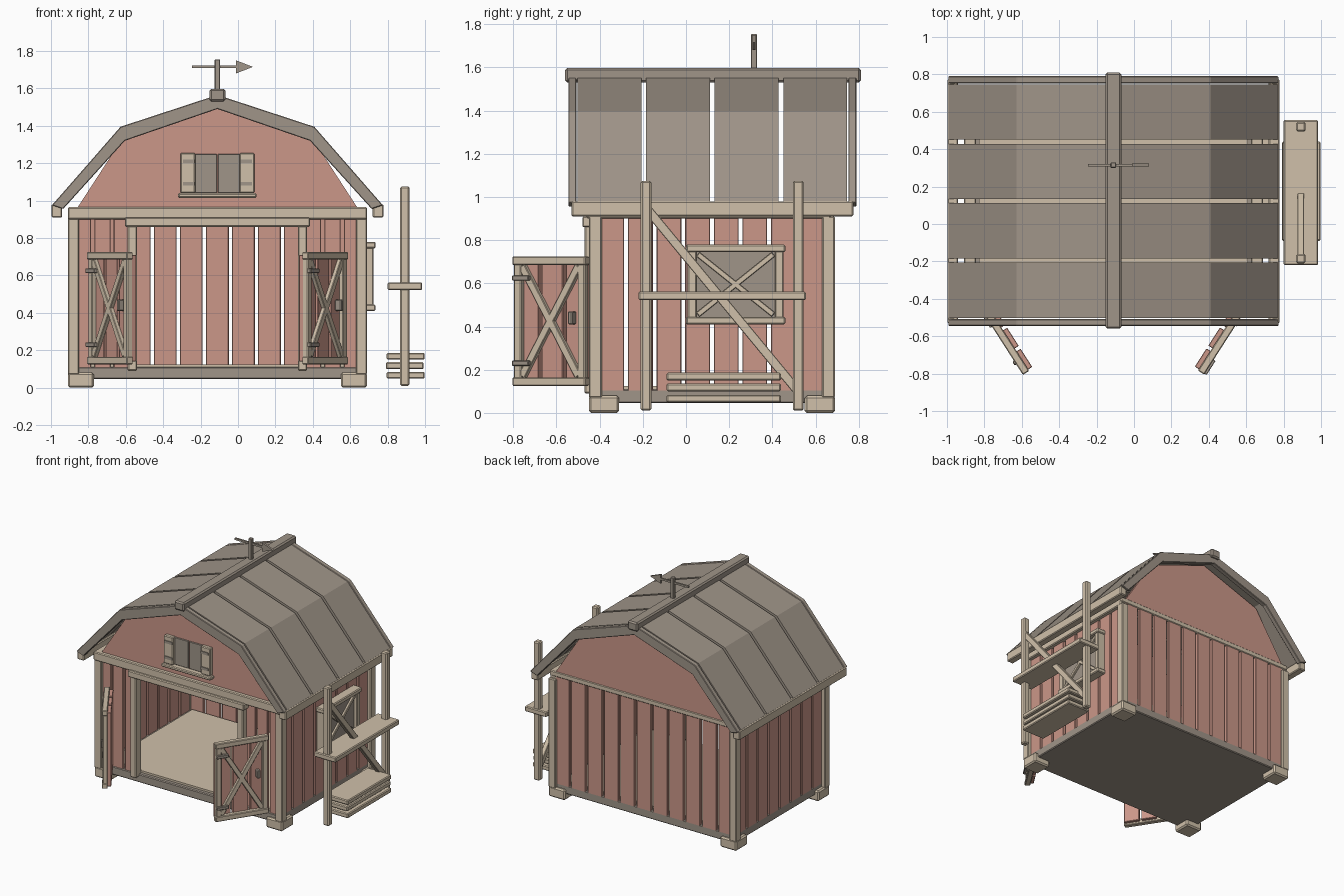
import bpy, bmesh, math
from mathutils import Matrix, Vector

if "Cube" in bpy.data.objects:
    bpy.data.objects.remove(bpy.data.objects["Cube"], do_unlink=True)


def material(name, rgb):
    m = bpy.data.materials.new(name)
    m.use_nodes = True
    m.diffuse_color = (*rgb, 1)
    m.node_tree.nodes["Principled BSDF"].inputs["Base Color"].default_value = (*rgb, 1)
    return m


RED = material("faded red paint", (0.60, 0.31, 0.25))
TAN = material("pale timber", (0.63, 0.53, 0.40))
GREY = material("weathered grey wood", (0.35, 0.30, 0.25))
CX, CY = -0.11, 0.12          # centre of the barn body
FRONT, BACK, HALF = -0.45, 0.69, 0.80


def finish(name, bm, mat, bevel=0.0):
    bmesh.ops.recalc_face_normals(bm, faces=bm.faces)
    me = bpy.data.meshes.new(name)
    bm.to_mesh(me)
    bm.free()
    me.materials.append(mat)
    ob = bpy.data.objects.new(name, me)
    bpy.context.collection.objects.link(ob)
    if bevel:
        mod = ob.modifiers.new("Bevel", "BEVEL")
        mod.width, mod.segments = bevel, 1
    return ob


def box(name, x, y, z, mat, bevel=0.006, place=Matrix()):
    """Box from (low, high) ranges on each axis."""
    mid = Vector([sum(r) / 2 for r in (x, y, z)])
    size = [abs(r[1] - r[0]) for r in (x, y, z)]
    bm = bmesh.new()
    bmesh.ops.create_cube(bm, matrix=place @ Matrix.Translation(mid) @ Matrix.Diagonal((*size, 1)))
    return finish(name, bm, mat, bevel)


def bar(name, a, b, width, depth, mat, place=Matrix()):
    """Diagonal board in the local xz plane, from a to b, centred on y = a.y."""
    a, b = Vector(a), Vector(b)
    d = b - a
    turn = Matrix.Rotation(-math.atan2(d.z, d.x), 4, 'Y')
    h = d.length / 2
    return box(name, (-h, h), (-depth / 2, depth / 2), (-width / 2, width / 2), mat, 0.003,
               place @ Matrix.Translation((a + b) / 2) @ turn)


def prism(name, profile, y0, y1, mat, bevel=0.0):
    """Extrude an xz profile (relative to the barn centre) along y."""
    bm = bmesh.new()
    face = bm.faces.new([bm.verts.new((CX + x, y0, z)) for x, z in profile])
    ext = bmesh.ops.extrude_face_region(bm, geom=[face])
    bmesh.ops.translate(bm, vec=(0, y1 - y0, 0),
                        verts=[g for g in ext["geom"] if isinstance(g, bmesh.types.BMVert)])
    return finish(name, bm, mat, bevel)


def both(half):
    """Mirror a right-hand line of points, starting on the axis, to the other side."""
    return [(-x, z) for x, z in reversed(half[1:])] + half


def planks(name, start, end, count, make):
    step = (end - start) / count
    for i in range(count):
        make(f"{name}_{i + 1}", (start + i * step + 0.009, start + (i + 1) * step - 0.009))


# Base and floor
box("base_sill", (CX - 0.77, CX + 0.77), (FRONT + 0.02, BACK - 0.02), (0.045, 0.11), GREY)
box("floor", (CX - 0.72, CX + 0.72), (FRONT + 0.05, BACK - 0.06), (0.11, 0.125), TAN, 0)

# Corner posts, feet, side plates and side walls
for s, side in ((-1, "right"), (1, "left")):
    def sx(a, b):
        return tuple(sorted((CX + s * a, CX + s * b)))
    for y0, d, end in ((FRONT, 1, "front"), (BACK, -1, "back")):
        box(f"{end}_{side}_post", sx(HALF - 0.06, HALF), sorted((y0, y0 + d * 0.06)), (0.07, 0.91), TAN)
        box(f"{end}_{side}_foot", sx(HALF - 0.14, HALF), sorted((y0, y0 + d * 0.14)), (0, 0.08), TAN, 0.01)
    box(f"{side}_wall_plate", sx(0.735, HALF), (FRONT + 0.02, BACK - 0.02), (0.9, 0.965), TAN)
    planks(f"{side}_wall_plank", CY - 0.53, CY + 0.53, 8,
           lambda n, r: box(n, sx(0.745, 0.77), r, (0.1, 0.92), RED, 0.003))
    planks(f"front_{side}_plank", 0.46, 0.77, 3,
           lambda n, r: box(n, sx(*r), (FRONT + 0.025, FRONT + 0.05), (0.1, 0.92), RED, 0.003))
    # Door frame upright and eave beam
    box(f"{side}_door_jamb", sx(0.43, 0.48), (FRONT - 0.02, FRONT + 0.05), (0.09, 0.87), TAN)
    box(f"{side}_eave_beam", sx(0.83, 0.888), (-0.53, 0.775), (0.91, 0.98), TAN)

# Back wall, front beam and door header
planks("back_wall_plank", CX - 0.765, CX + 0.765, 11,
       lambda n, r: box(n, r, (BACK - 0.045, BACK - 0.02), (0.1, 0.93), RED, 0.003))
box("back_wall_plate", (CX - HALF, CX + HALF), (BACK - 0.06, BACK - 0.015), (0.925, 0.965), TAN)
box("front_beam", (CX - HALF, CX + HALF), (FRONT - 0.01, FRONT + 0.05), (0.9, 0.965), TAN)
box("door_header", (CX - 0.495, CX + 0.495), (FRONT - 0.03, FRONT + 0.04), (0.86, 0.91), TAN)

# Gable walls
gable = both([(0, 1.525), (0.5, 1.345), (0.75, 0.96)])
prism("front_gable", gable, FRONT + 0.02, FRONT + 0.045, RED)
prism("back_gable", gable, BACK - 0.045, BACK - 0.02, RED)

# Roof: barge boards at both ends, four kinked panels per slope, ridge beam
outer = [(0, 1.565), (0.518, 1.395), (0.885, 0.975)]
barge = both(outer) + both([(0, 1.49), (0.495, 1.32), (0.825, 0.955)])[::-1]
prism("front_barge_board", barge, -0.545, -0.508, GREY, 0.004)
prism("back_barge_board", barge, 0.752, 0.79, GREY, 0.004)
panel = outer + [(0.862, 0.958), (0.503, 1.368), (0, 1.535)]
for s, side in ((-1, "right"), (1, "left")):
    planks(f"{side}_roof_panel", -0.513, 0.757, 4,
           lambda n, r: prism(n, [(s * x, z) for x, z in panel], r[0] + 0.002, r[1] - 0.002, GREY))
box("ridge_beam", (CX - 0.042, CX + 0.042), (-0.56, 0.81), (1.53, 1.598), GREY, 0.01)

# Weather vane
VY = 0.315
box("vane_post", (CX - 0.015, CX + 0.015), (VY - 0.015, VY + 0.015), (1.58, 1.755), GREY, 0.004)
box("vane_rod", (CX - 0.135, CX + 0.12), (VY - 0.007, VY + 0.007), (1.708, 1.722), GREY, 0)
prism("vane_arrowhead", [(0.1, 1.75), (0.19, 1.715), (0.1, 1.68)], VY - 0.008, VY + 0.008, GREY)

# Loft window with open shutters
LY = FRONT + 0.02
for s, side in ((-1, "right"), (1, "left")):
    def sx(a, b):
        return tuple(sorted((CX + s * a, CX + s * b)))
    box(f"{side}_loft_panel", sx(0.003, 0.12), (LY - 0.012, LY), (1.04, 1.25), GREY, 0.003)
    box(f"{side}_loft_shutter", sx(0.118, 0.198), (LY - 0.035, LY), (1.04, 1.255), TAN)
    for z in (1.09, 1.21):
        box(f"{side}_shutter_strap", sx(0.122, 0.185), (LY - 0.042, LY - 0.03), (z - 0.01, z + 0.01), GREY, 0)
box("loft_window_sill", (CX - 0.21, CX + 0.21), (LY - 0.05, LY), (1.015, 1.04), TAN)


# Open doors: braced frame outside, red planks inside
def door(name, x, y, angle):
    place = Matrix.Translation((x, y, 0)) @ Matrix.Rotation(angle, 4, 'Z')
    w, z0, z1 = 0.40, 0.125, 0.725
    planks(name + "_plank", 0, w, 3,
           lambda n, r: box(n, r, (0.03, 0.065), (z0 + 0.015, z1 - 0.015), RED, 0.003, place))
    for z in (z0, z1 - 0.04):
        box(name + "_rail", (0, w), (0, 0.04), (z, z + 0.04), TAN, 0.005, place)
    for u in (0.005, w - 0.045):
        box(name + "_stile", (u, u + 0.04), (0.005, 0.04), (z0 + 0.03, z1 - 0.03), TAN, 0.005, place)
    for a, b in ((0.045, w - 0.045), (w - 0.045, 0.045)):
        bar(name + "_brace", (a, 0.02, z0 + 0.045), (b, 0.02, z1 - 0.045), 0.035, 0.025, TAN, place)
    for z in (0.23, 0.625):
        box(name + "_hinge", (0.005, 0.095), (-0.012, 0.01), (z - 0.012, z + 0.012), GREY, 0.003, place)
    box(name + "_handle", (0.31, 0.335), (-0.01, 0.03), (0.41, 0.47), GREY, 0.005, place)


OPEN = math.radians(57.3)
door("left_door", 0.375, -0.805, OPEN)
door("right_door", -0.81, -0.47, -OPEN)

# Side window: grey board with a cross, framed
SIDE = Matrix.Translation((CX + HALF, 0, 0)) @ Matrix.Rotation(math.pi / 2, 4, 'Z')
box("side_window_board", (0.04, 0.42), (-0.01, 0.03), (0.44, 0.75), GREY, 0, SIDE)
for z in (0.41, 0.745):
    box("side_window_rail", (0, 0.46), (-0.045, 0.03), (z, z + 0.035), TAN, 0.006, SIDE)
for y in (0.008, 0.412):
    box("side_window_stile", (y, y + 0.04), (-0.035, 0.03), (0.44, 0.75), TAN, 0.005, SIDE)
for a, b in ((0.055, 0.405), (0.405, 0.055)):
    bar("side_window_cross", (a, -0.018, 0.455), (b, -0.018, 0.735), 0.025, 0.018, TAN, SIDE)

# Scaffold rack with shelf, brace and stacked boards
for y in (-0.21, 0.495):
    box("rack_post", (0.867, 0.918), (y, y + 0.05), (0.01, 1.075), TAN, 0.008)
box("rack_shelf", (0.80, 0.985), (-0.22, 0.555), (0.522, 0.562), TAN)
RACK = Matrix.Translation((0.892, 0, 0)) @ Matrix.Rotation(math.pi / 2, 4, 'Z')
bar("rack_brace", (-0.18, 0, 0.945), (0.51, 0, 0.11), 0.042, 0.035, TAN, RACK)
for i, z in enumerate((0.048, 0.1, 0.15)):
    shift = -0.005 if i == 1 else 0
    box(f"stacked_board_{i + 1}", (0.795 + shift, 0.998 + shift), (-0.09, 0.44), (z, z + 0.036), TAN)
